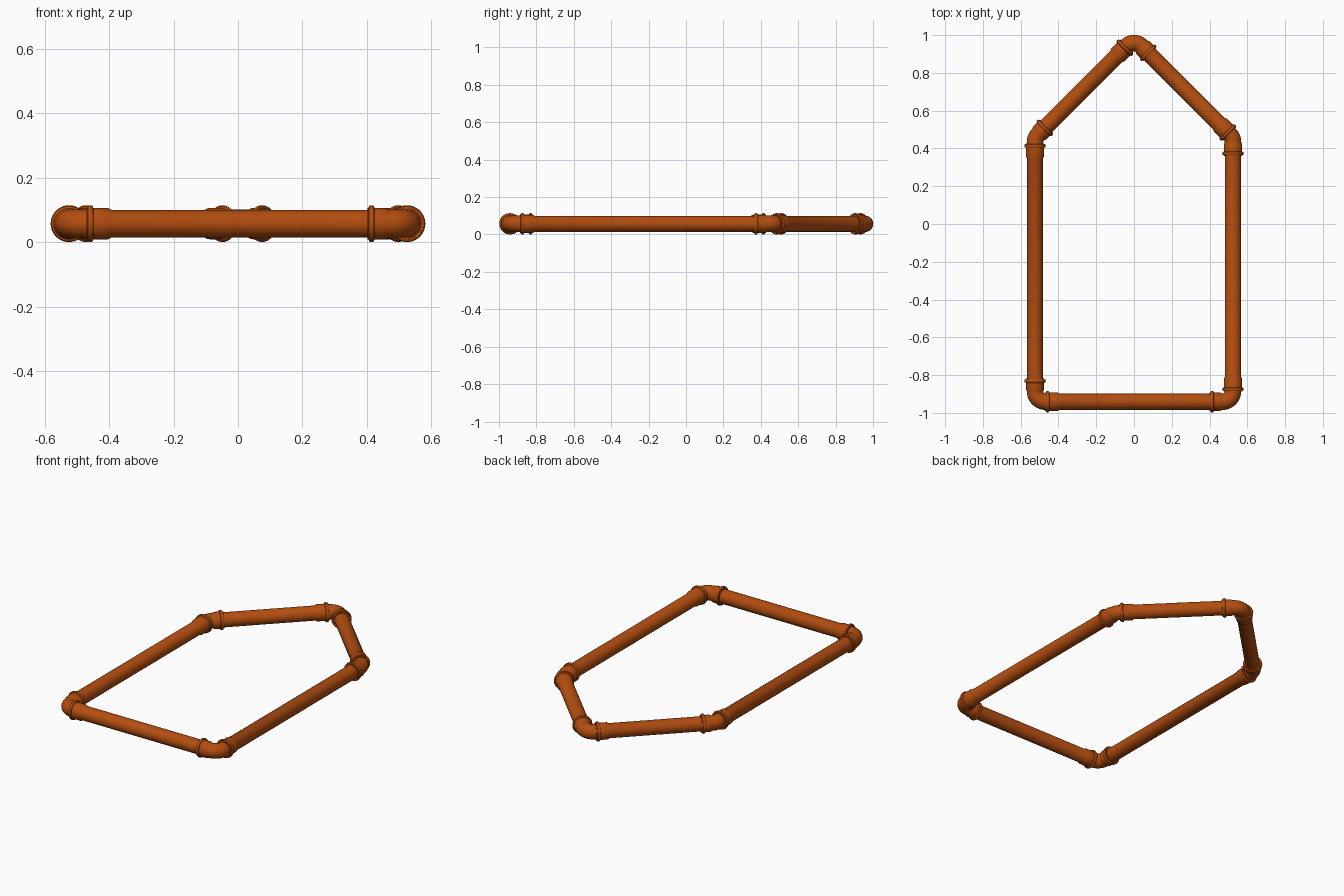
import bpy, bmesh, math
from mathutils import Vector

if "Cube" in bpy.data.objects:
    bpy.data.objects.remove(bpy.data.objects["Cube"])

PIPE_R, ELBOW_R, SLEEVE_R, BEAD_R = 0.0425, 0.0435, 0.0485, 0.057
Z = BEAD_R          # centre height of the whole loop
BEND = 0.056        # bend radius of elbows
SIDES = 40
UP = Vector((0, 0, 1))

clay = bpy.data.materials.new("burnt orange plastic")
clay.diffuse_color = (0.45, 0.075, 0.005, 1)
clay.use_nodes = True
clay.node_tree.nodes["Principled BSDF"].inputs["Base Color"].default_value = clay.diffuse_color


def bell(length, end_r):
    """Socket profile from its mouth: lip, rounded bead, sleeve, taper."""
    prof = [(0, PIPE_R - 0.003), (0, SLEEVE_R), (0.004, SLEEVE_R + 0.0005)]
    for i in range(7):
        a = math.pi * i / 6
        prof.append((0.013 - 0.009 * math.cos(a),
                     SLEEVE_R + 0.001 + (BEAD_R - SLEEVE_R - 0.001) * math.sin(a) ** 0.7))
    return prof + [(0.023, SLEEVE_R), (length - 0.012, SLEEVE_R), (length, end_r)]


def sweep(name, rings):
    """Skin circular rings given as (centre, direction, radius)."""
    bm = bmesh.new()
    loops = []
    for c, d, r in rings:
        side = d.cross(UP)
        loops.append([bm.verts.new(c + r * (math.cos(t) * side + math.sin(t) * UP))
                      for t in (2 * math.pi * k / SIDES for k in range(SIDES))])
    for a, b in zip(loops, loops[1:]):
        for k in range(SIDES):
            n = (k + 1) % SIDES
            bm.faces.new((a[k], a[n], b[n], b[k]))
    bm.faces.new(loops[0])
    bm.faces.new(loops[-1])
    bmesh.ops.recalc_face_normals(bm, faces=bm.faces)
    me = bpy.data.meshes.new(name)
    bm.to_mesh(me)
    bm.free()
    me.materials.append(clay)
    ob = bpy.data.objects.new(name, me)
    bpy.context.collection.objects.link(ob)
    bpy.context.view_layer.objects.active = ob
    ob.select_set(True)
    bpy.ops.object.shade_smooth_by_angle(angle=math.radians(35))
    ob.select_set(False)


# Corners counter-clockwise: name, x, y, elbow socket mouth, pipe socket mouth
corners = [
    ("front_left", -0.524, -0.941, 0.123, 0.053),
    ("front_right", 0.524, -0.941, 0.123, 0.053),
    ("shoulder_right", 0.524, 0.457, 0.096, 0.026),
    ("peak", 0, 0.981, 0.119, 0.055),
    ("shoulder_left", -0.524, 0.457, 0.086, 0.030),
]
pts = [Vector((c[1], c[2], Z)) for c in corners]
N = len(pts)

for i, (name, _, _, elbow_mouth, pipe_mouth) in enumerate(corners):
    p, nxt = pts[i], pts[(i + 1) % N]
    d0 = (p - pts[i - 1]).normalized()
    d1 = (nxt - p).normalized()

    # Elbow: socket, bend, then spigot pushed into the next pipe
    turn = d0.angle(d1)
    tan = BEND * math.tan(turn / 2)
    start = p - d0 * elbow_mouth
    rings = [(start + d0 * s, d0, r) for s, r in bell(elbow_mouth - tan, ELBOW_R)]
    left = UP.cross(d0)
    centre = p - d0 * tan + left * BEND
    for k in range(1, 15):
        a = turn * k / 14
        d = d0 * math.cos(a) + left * math.sin(a)
        rings.append((centre - UP.cross(d) * BEND, d, ELBOW_R))
    rings.append((p + d1 * (pipe_mouth + 0.03), d1, ELBOW_R))
    sweep("elbow_" + name, rings)

    # Straight pipe: socket at this corner, plain end inside the next elbow
    rings = [(p + d1 * (pipe_mouth + s), d1, r) for s, r in bell(0.08, PIPE_R)]
    rings.append((nxt - d1 * (corners[(i + 1) % N][3] - 0.03), d1, PIPE_R))
    sweep("pipe_from_" + name, rings)
